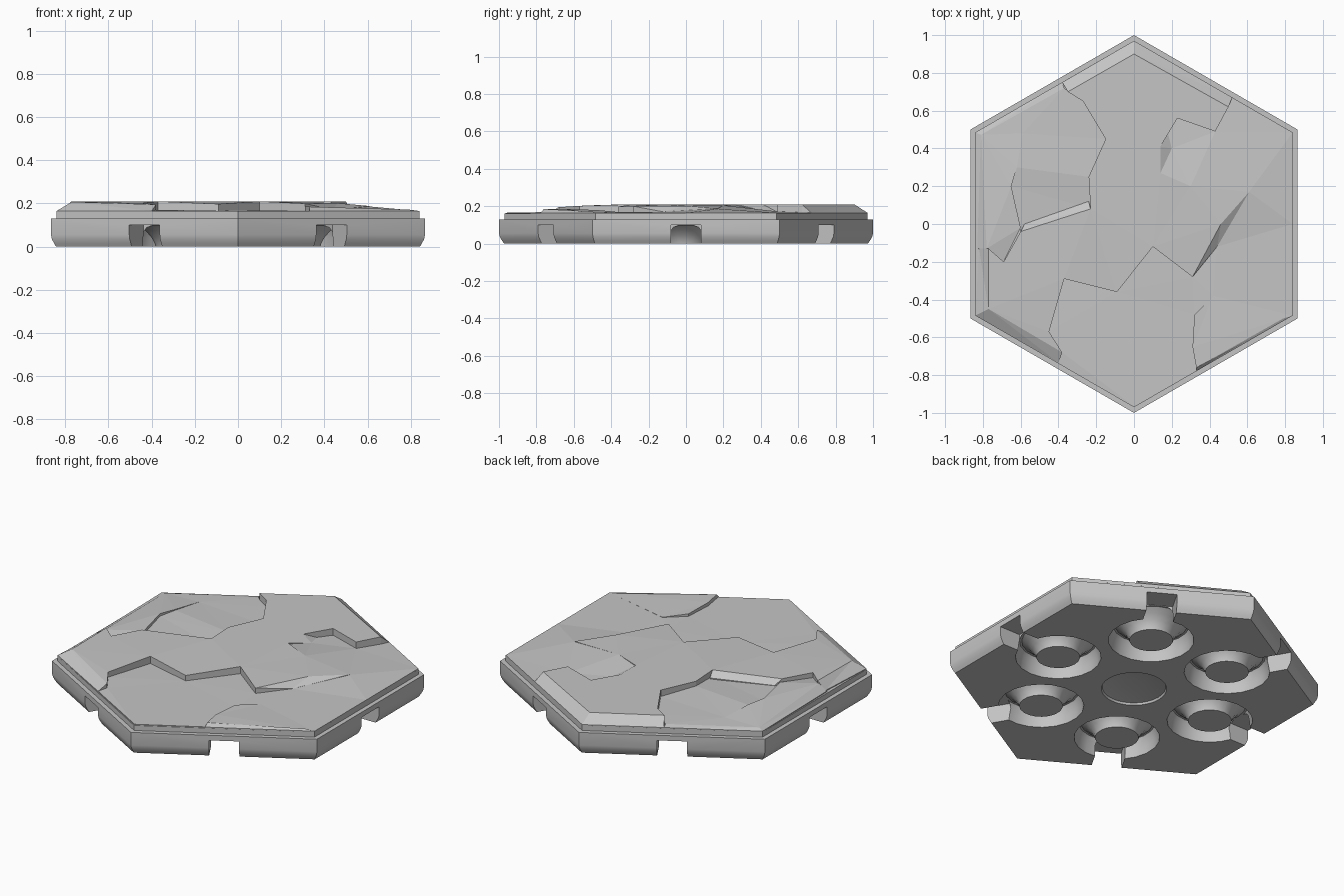
import bpy, bmesh, math
from mathutils import Matrix

cube = bpy.data.objects.get("Cube")
if cube:
    bpy.data.objects.remove(cube, do_unlink=True)

stone = bpy.data.materials.new("stone_grey")
stone.use_nodes = True
GREY = (0.56, 0.56, 0.56, 1)
stone.diffuse_color = GREY
stone.node_tree.nodes["Principled BSDF"].inputs["Base Color"].default_value = GREY


def finish(name, bm):
    bmesh.ops.recalc_face_normals(bm, faces=bm.faces)
    mesh = bpy.data.meshes.new(name)
    bm.to_mesh(mesh)
    bm.free()
    mesh.materials.append(stone)
    obj = bpy.data.objects.new(name, mesh)
    bpy.context.collection.objects.link(obj)
    return obj


def loft(bm, profile, sides, centre=(0, 0), turn=0.0, closed=False):
    """Turn a radius/height profile into rings joined by quads."""
    rings = []
    for r, z in profile:
        rings.append([bm.verts.new((centre[0] + r * math.cos(turn + math.tau * i / sides),
                                    centre[1] + r * math.sin(turn + math.tau * i / sides), z))
                      for i in range(sides)])
    pairs = list(zip(rings, rings[1:]))
    if closed:
        pairs.append((rings[-1], rings[0]))
    else:
        bm.faces.new(rings[0])
        bm.faces.new(rings[-1])
    for a, b in pairs:
        for i in range(sides):
            j = (i + 1) % sides
            bm.faces.new((a[i], a[j], b[j], b[i]))


def plate(name, points, floor=0.15):
    """Stone plate: a faceted top outline with walls down to the floor."""
    bm = bmesh.new()
    top = [bm.verts.new(p) for p in points]
    low = [bm.verts.new((x, y, floor)) for x, y, z in points]
    cap = bm.faces.new(top)
    bm.faces.new(low)
    for i in range(len(top)):
        j = (i + 1) % len(top)
        bm.faces.new((top[i], top[j], low[j], low[i]))
    bmesh.ops.triangulate(bm, faces=[cap], ngon_method='BEAUTY')
    return finish(name, bm)


def carve(target, cutter):
    mod = target.modifiers.new("cut", 'BOOLEAN')
    mod.operation = 'DIFFERENCE'
    mod.solver = 'EXACT'
    mod.object = cutter
    bpy.context.view_layer.objects.active = target
    bpy.ops.object.modifier_apply(modifier=mod.name)
    bpy.data.objects.remove(cutter, do_unlink=True)


# Hexagonal base with rounded foot and stepped rim
bm = bmesh.new()
loft(bm, [(0.973, 0), (0.983, 0.015), (0.995, 0.035), (1, 0.055),
          (1, 0.13), (0.97, 0.13), (0.97, 0.16)], 6, turn=math.pi / 6)
base = finish("hex_base", bm)

# Six ring sockets around widely flared posts, and the shallow centre dish
bm = bmesh.new()
groove = [(0.232, -0.02), (0.23, 0), (0.225, 0.04), (0.218, 0.075), (0.208, 0.098),
          (0.196, 0.098), (0.165, 0.075), (0.138, 0.045), (0.122, 0.018), (0.117, 0), (0.117, -0.02)]
for k in range(6):
    a = k * math.pi / 3
    loft(bm, groove, 20, (0.53 * math.cos(a), 0.53 * math.sin(a)), a, closed=True)
loft(bm, [(0.175, -0.02), (0.175, 0), (0.17, 0.012), (0.12, 0.02), (0.05, 0.024)], 32)
carve(base, finish("socket_cutter", bm))

# Slots from the sockets out through the edges
bm = bmesh.new()
for k in range(6):
    m = (Matrix.Rotation(k * math.pi / 3, 4, 'Z') @ Matrix.Translation((0.88, 0, 0.035))
         @ Matrix.Diagonal((0.296, 0.163, 0.13, 1)))
    bmesh.ops.create_cube(bm, size=1, matrix=m)
carve(base, finish("slot_cutter", bm))
bpy.ops.object.select_all(action='DESELECT')
base.select_set(True)
bpy.context.view_layer.objects.active = base
bpy.ops.object.shade_smooth_by_angle(angle=math.radians(35))

# High flagstone across the middle, dipping a little at the broken front edge
H, L = 0.21, 0.165
main = [(0, 0.9, H), (0.5, 0.62, H), (0.43, 0.49, H), (0.23, 0.56, H), (0.14, 0.41, H),
        (0.14, 0.27, H), (0.3, 0.2, 0.205), (0.61, 0.17, 0.188), (0.46, 0, 0.202),
        (0.31, -0.28, 0.2), (0.1, -0.12, H), (-0.09, -0.36, 0.198), (-0.37, -0.29, H),
        (-0.45, -0.57, 0.202), (-0.38, -0.68, 0.195), (-0.77, -0.45, 0.207),
        (-0.77, -0.13, H), (-0.69, -0.2, H), (-0.6, -0.04, H), (-0.23, 0.08, H),
        (-0.24, 0.25, H), (-0.15, 0.45, H), (-0.27, 0.65, H), (-0.35, 0.7, H)]
plate("main_flagstone", main)

# Sloped edges of the high flagstone
bevels = {
    "back_right_bevel": [(0, 0.9, H), (0.5, 0.62, H), (0.52, 0.67, L), (0, 0.97, L)],
    "back_left_bevel": [(0, 0.9, H), (0, 0.97, L), (-0.38, 0.75, L), (-0.35, 0.7, H)],
    "front_left_bevel": [(-0.77, -0.45, 0.207), (-0.38, -0.68, 0.195),
                         (-0.4, -0.735, L), (-0.84, -0.485, L)],
    "side_bevel": [(-0.77, -0.45, 0.207), (-0.84, -0.485, L), (-0.82, -0.13, L), (-0.77, -0.13, H)],
    "recess_ledge": [(-0.6, -0.04, H), (-0.23, 0.08, H), (-0.24, 0.12, 0.18), (-0.58, 0, 0.18)],
    "notch_slope": [(0.14, 0.41, H), (0.14, 0.27, H), (0.2, 0.4, 0.178), (0.18, 0.48, 0.175)],
    "crack_slope": [(0.61, 0.17, 0.188), (0.46, 0, 0.202), (0.31, -0.28, 0.2), (0.44, -0.12, 0.17)],
}
for name, pts in bevels.items():
    plate(name, pts)

# Lower and tilted flagstones around it
plate("back_right_flagstone", [
    (0.14, 0.27, 0.205), (0.2, 0.4, 0.178), (0.18, 0.48, 0.175), (0.23, 0.56, 0.17),
    (0.43, 0.49, 0.172), (0.52, 0.67, L), (0.84, 0.485, L), (0.84, 0, L),
    (0.61, 0.17, 0.186), (0.3, 0.2, 0.205)])
plate("side_right_flagstone", [
    (0.61, 0.17, 0.186), (0.84, 0, L), (0.84, -0.485, L), (0.42, -0.38, 0.17),
    (0.31, -0.28, 0.168), (0.44, -0.12, 0.17)])
plate("front_flagstone", [
    (0.31, -0.28, 0.168), (0.1, -0.12, 0.168), (-0.09, -0.36, 0.166), (-0.37, -0.29, 0.167),
    (-0.45, -0.57, 0.172), (-0.38, -0.68, 0.17), (-0.4, -0.735, L), (0, -0.965, L),
    (0.33, -0.775, L), (0.31, -0.65, L), (0.32, -0.48, L), (0.42, -0.38, 0.17)])
plate("front_right_flagstone", [
    (0.42, -0.38, 0.171), (0.32, -0.48, 0.18), (0.31, -0.65, 0.185), (0.33, -0.76, 0.185),
    (0.79, -0.5, 0.172), (0.84, -0.485, L)])
plate("front_right_lip", [
    (0.33, -0.76, 0.185), (0.79, -0.5, 0.172), (0.84, -0.485, L), (0.33, -0.778, L)])
plate("back_left_flagstone", [
    (-0.6, -0.04, 0.178), (-0.23, 0.08, 0.172), (-0.24, 0.25, 0.182), (-0.15, 0.45, 0.172),
    (-0.27, 0.65, 0.172), (-0.37, 0.72, 0.172), (-0.81, 0.472, 0.175), (-0.59, 0.48, 0.178),
    (-0.62, 0.3, 0.19), (-0.65, 0.2, 0.185)])
plate("back_left_lip", [
    (-0.37, 0.72, 0.172), (-0.81, 0.472, 0.175), (-0.84, 0.485, L), (-0.38, 0.75, L)])
plate("side_left_flagstone", [
    (-0.78, -0.13, 0.197), (-0.69, -0.2, 0.18), (-0.6, -0.02, 0.197), (-0.65, 0.2, 0.2),
    (-0.62, 0.3, 0.195), (-0.59, 0.48, 0.178), (-0.81, 0.472, 0.175)])
plate("side_left_lip", [
    (-0.78, -0.13, 0.197), (-0.81, 0.472, 0.175), (-0.84, 0.485, L), (-0.83, -0.13, L)])
